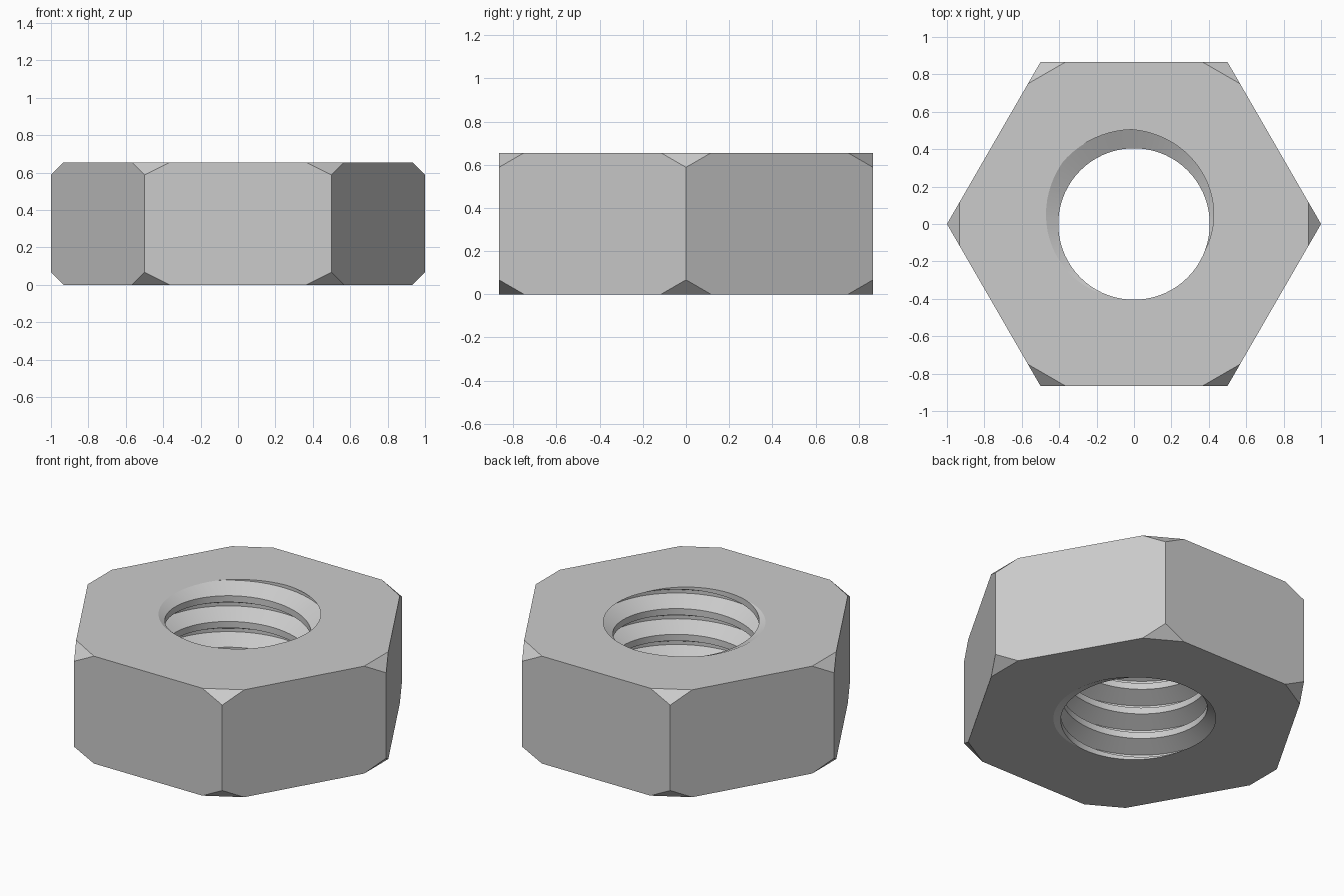
import bpy, bmesh, math
from mathutils import Vector

cube = bpy.data.objects.get("Cube")
if cube:
    bpy.data.objects.remove(cube, do_unlink=True)

HEIGHT = 0.655
PITCH = 0.157
CREST_R, ROOT_R = 0.405, 0.505
CHAMFER = 0.067
SEGMENTS = 72
TURNS = 9

steel = bpy.data.materials.new("grey_steel")
steel.use_nodes = True
colour = (0.6, 0.6, 0.6, 1)
steel.diffuse_color = colour
steel.node_tree.nodes["Principled BSDF"].inputs["Base Color"].default_value = colour


def make_object(name, bm):
    bmesh.ops.recalc_face_normals(bm, faces=bm.faces)
    mesh = bpy.data.meshes.new(name)
    bm.to_mesh(mesh)
    bm.free()
    mesh.materials.append(steel)
    obj = bpy.data.objects.new(name, mesh)
    bpy.context.collection.objects.link(obj)
    return obj


def hex_body():
    """Hexagonal prism with every corner planed off, top and bottom."""
    bm = bmesh.new()
    ring = [bm.verts.new((math.cos(k * math.pi / 3), math.sin(k * math.pi / 3), 0))
            for k in range(6)]
    base = bm.faces.new(ring)
    grown = bmesh.ops.extrude_face_region(bm, geom=[base])["geom"]
    bmesh.ops.translate(bm, vec=(0, 0, HEIGHT),
                        verts=[g for g in grown if isinstance(g, bmesh.types.BMVert)])
    for k in range(6):
        out = Vector((math.cos(k * math.pi / 3), math.sin(k * math.pi / 3), 0))
        for side in (-1, 1):
            z = HEIGHT - CHAMFER if side > 0 else CHAMFER
            bmesh.ops.bisect_plane(bm, geom=bm.verts[:] + bm.edges[:] + bm.faces[:],
                                   plane_co=out + Vector((0, 0, z)),
                                   plane_no=out + Vector((0, 0, side)),
                                   clear_outer=True)
            bmesh.ops.holes_fill(bm, edges=[e for e in bm.edges if e.is_boundary])
    return make_object("hex_nut", bm)


def thread_tap():
    """Right-handed screw solid that cuts the threaded hole."""
    bm = bmesh.new()
    profile = [(-0.375, CREST_R), (-0.065, ROOT_R), (0.065, ROOT_R), (0.375, CREST_R)]
    steps, rows = len(profile), len(profile) * TURNS
    # the groove reaches the top face at this fraction of a turn
    start = HEIGHT - PITCH * (6 + 115 / 360)
    columns = []
    for j in range(SEGMENTS):
        a = 2 * math.pi * j / SEGMENTS
        column = []
        for i in range(rows + (steps if j == 0 else 0)):
            rel, r = profile[i % steps]
            z = start + PITCH * (i // steps + j / SEGMENTS + rel)
            column.append(bm.verts.new((r * math.cos(a), r * math.sin(a), z)))
        columns.append(column)
    for j in range(SEGMENTS):
        last = j == SEGMENTS - 1
        here, there = columns[j], columns[0][steps:] if last else columns[j + 1]
        for i in range(rows - 1):
            bm.faces.new((here[i], there[i], there[i + 1], here[i + 1]))
    # close both ends with fans
    rim = [e for e in bm.edges if e.is_boundary]
    for upper in (False, True):
        loop = [e for e in rim if (e.verts[0].co.z > HEIGHT / 2) == upper]
        z = sum(e.verts[0].co.z + e.verts[1].co.z for e in loop) / (2 * len(loop))
        centre = bm.verts.new((0, 0, z))
        for e in loop:
            bm.faces.new((e.verts[0], e.verts[1], centre))
    return make_object("thread_cutter", bm)


nut = hex_body()
tap = thread_tap()
tap.hide_render = True

# cut the threaded hole
cut = nut.modifiers.new("threaded_hole", "BOOLEAN")
cut.operation = "DIFFERENCE"
cut.solver = "EXACT"
cut.object = tap
bpy.ops.object.select_all(action="DESELECT")
nut.select_set(True)
bpy.context.view_layer.objects.active = nut
bpy.ops.object.modifier_apply(modifier=cut.name)
bpy.data.objects.remove(tap, do_unlink=True)

# smooth thread surfaces, crisp edges
bpy.ops.object.shade_smooth_by_angle(angle=math.radians(25))
